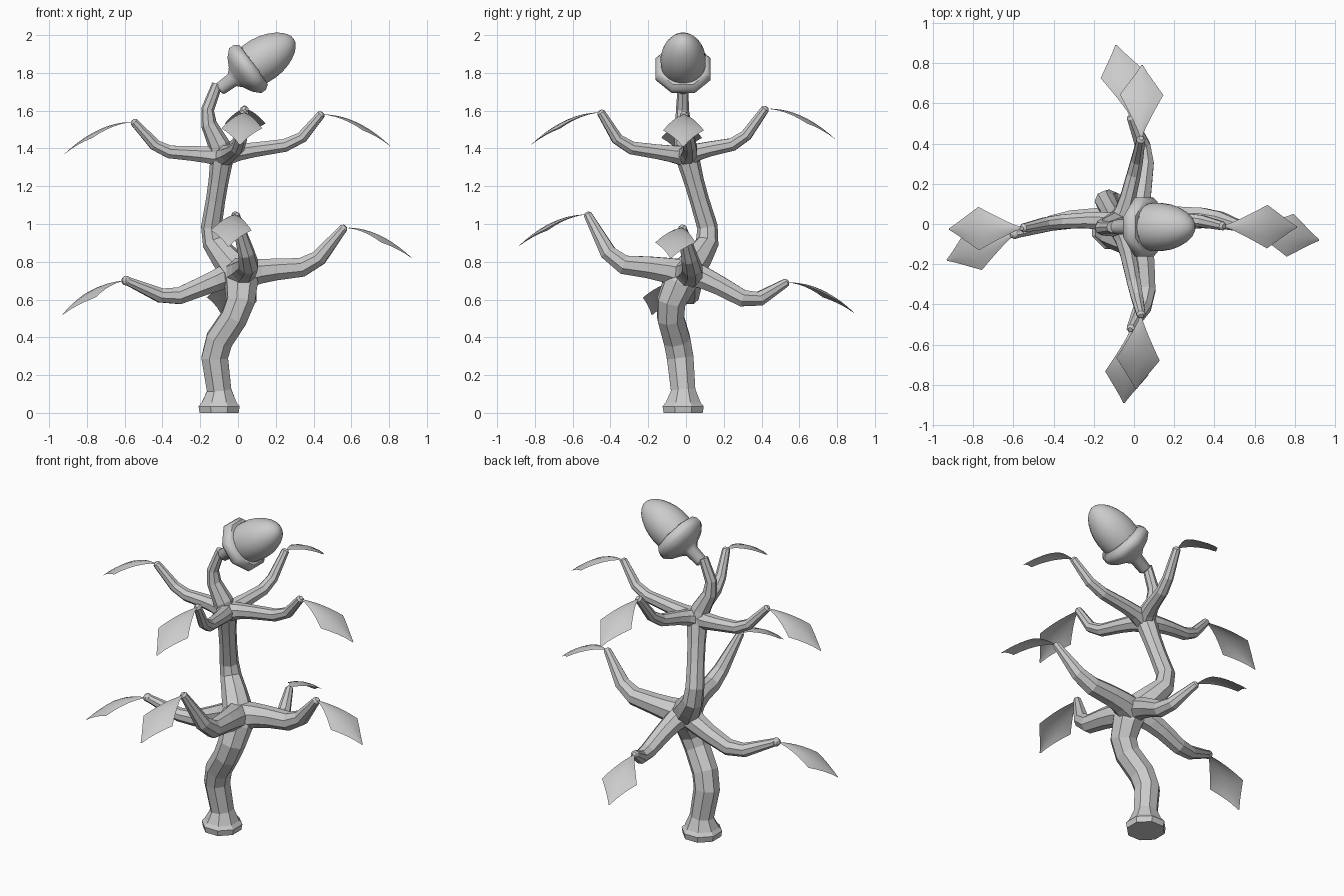
import bpy, math
from mathutils import Vector, Quaternion

if "Cube" in bpy.data.objects:
    bpy.data.objects.remove(bpy.data.objects["Cube"])


def make_object(name, verts, faces, smooth=None):
    mesh = bpy.data.meshes.new(name)
    mesh.from_pydata([tuple(v) for v in verts], [], faces)
    mesh.update()
    ob = bpy.data.objects.new(name, mesh)
    bpy.context.collection.objects.link(ob)
    if smooth:
        bpy.ops.object.select_all(action='DESELECT')
        ob.select_set(True)
        bpy.context.view_layer.objects.active = ob
        bpy.ops.object.shade_smooth_by_angle(angle=math.radians(smooth))
    return ob


def round_path(path, cut=0.22):
    """Cut each inner corner of a list of (x, y, z, radius) once."""
    pts = [Vector(p) for p in path]
    out = [pts[0]]
    for a, b, c in zip(pts, pts[1:], pts[2:]):
        out += [b.lerp(a, cut), b.lerp(c, cut)]
    return out + [pts[-1]]


def tube(name, path, sides=8, smooth=None):
    """Capped tube through (x, y, z, radius) points with untwisted rings."""
    pos = [Vector(p[:3]) for p in path]
    n = len(pos)
    tans = [(pos[min(i + 1, n - 1)] - pos[max(i - 1, 0)]).normalized() for i in range(n)]
    ref = Vector((0, 1, 0)) if abs(tans[0].y) < 0.7 else Vector((1, 0, 0))
    side = (ref - tans[0] * ref.dot(tans[0])).normalized()
    verts, faces = [], []
    for i in range(n):
        if i:
            side = tans[i - 1].rotation_difference(tans[i]) @ side
        for k in range(sides):
            ang = 2 * math.pi * (k + 0.5) / sides
            verts.append(pos[i] + Quaternion(tans[i], ang) @ side * path[i][3])
    for i in range(n - 1):
        for k in range(sides):
            a, b = i * sides + k, i * sides + (k + 1) % sides
            faces.append((a, b, b + sides, a + sides))
    faces.append(tuple(reversed(range(sides))))
    faces.append(tuple(range((n - 1) * sides, n * sides)))
    return make_object(name, verts, faces, smooth)


def leaf(name, base, tip, half_width=0.108, rows=10):
    """Arched diamond-shaped sheet from base to tip."""
    base, tip = Vector(base), Vector(tip)
    along = tip - base
    across = along.cross(Vector((0, 0, 1))).normalized()
    cols = (-1, -0.5, 0, 0.5, 1)
    verts, faces = [], []
    for i in range(rows + 1):
        t = i / rows
        w = (t / 0.6) ** 1.15 if t <= 0.6 else (1 - t) / 0.4
        w = max(w, 0.03)
        mid = base + along * t + Vector((0, 0, 0.18 * t * (1 - t)))
        for c in cols:
            verts.append(mid + across * (c * w * half_width)
                         - Vector((0, 0, 0.025 * c * c * w)))
    m = len(cols)
    for i in range(rows):
        for j in range(m - 1):
            a = i * m + j
            faces.append((a, a + 1, a + m + 1, a + m))
    return make_object(name, verts, faces, 60)


# Trunk with flared foot, two bends and a thin stem at the top
foot = [Vector(p) for p in ((-.10, -.015, 0, .112), (-.10, -.015, .035, .118),
                            (-.10, -.015, .055, .10))]
trunk = [(-.10, -.015, .12, .07), (-.13, -.035, .34, .078), (.01, -.095, .55, .075),
         (.02, -.02, .72, .095), (-.05, .05, .80, .08), (-.15, .13, .93, .056),
         (-.11, .055, 1.18, .050), (-.08, 0, 1.38, .064),
         (-.175, -.02, 1.57, .036), (-.11, -.015, 1.74, .028)]
tube("trunk", foot + round_path(trunk))

# Branches: path of centre points, base radius and leaf tip
branches = {
    "lower_right": (((0, 0, .73), (.15, .03, .755), (.39, .03, .775), (.56, -.02, .98)),
                    .052, (.92, -.08, .82)),
    "lower_left": (((0, 0, .75), (-.14, .03, .69), (-.36, .02, .60), (-.59, -.05, .70)),
                   .046, (-.93, -.18, .52)),
    "lower_back": (((0, 0, .75), (.03, .13, .70), (.06, .35, .58), (-.015, .53, .69)),
                   .046, (-.09, .89, .53)),
    "lower_front": (((0, 0, .73), (.04, -.15, .765), (.06, -.38, .79), (-.015, -.52, 1.05)),
                    .052, (-.05, -.89, .88)),
    "upper_right": (((-.08, 0, 1.36), (.03, .02, 1.385), (.31, .02, 1.425), (.44, -.01, 1.58)),
                    .035, (.81, -.015, 1.41)),
    "upper_left": (((-.08, 0, 1.36), (-.2, .02, 1.37), (-.41, .01, 1.385), (-.55, -.02, 1.54)),
                   .035, (-.92, -.025, 1.37)),
    "upper_back": (((-.08, 0, 1.36), (-.04, .09, 1.39), (.01, .29, 1.43), (.035, .42, 1.61)),
                   .035, (.04, .79, 1.45)),
    "upper_front": (((-.08, 0, 1.36), (-.04, -.1, 1.375), (.01, -.34, 1.41), (.035, -.45, 1.59)),
                    .035, (.01, -.82, 1.42)),
}
for name, (pts, r, leaf_tip) in branches.items():
    radii = (r * 1.7, r * 1.25, r, .023)
    path = round_path([(*p, q) for p, q in zip(pts, radii)])
    end = path[-1].copy()
    step = (path[-1] - path[-2]).normalized() * 0.012
    path.append(Vector((*(end + step)[:3], .012)))
    tube(name + "_branch", path)
    leaf(name + "_leaf", pts[-1], leaf_tip)

# Small bud on the tip of the left lower branch
bpy.ops.mesh.primitive_uv_sphere_add(segments=8, ring_count=6, radius=.026,
                                     location=(-.592, -.05, .70))
bpy.context.object.name = "branch_bud"

# Acorn: cap and nut turned about a tilted axis, as (distance, radius) profiles
centre = Vector((.05, -.015, 1.82))
cap_axis = Vector((.81, 0, .586)).normalized()
nut_axis = Vector((.84, 0, .543)).normalized()


def turned(name, axis, profile, sides, smooth):
    return tube(name, [(*(centre + axis * d), r) for d, r in profile], sides, smooth)


turned("acorn_cap", cap_axis,
       [(-.185, .028), (-.175, .038), (-.10, .042), (-.075, .07), (-.05, .12), (-.015, .158),
        (.015, .158), (.04, .140), (.045, .12), (.03, .10)], 8, 50)
turned("acorn_nut", nut_axis,
       [(0, .112), (.05, .119), (.10, .120), (.15, .113), (.19, .101), (.23, .082),
        (.26, .061), (.28, .038), (.29, .018), (.292, .003)], 24, 60)
